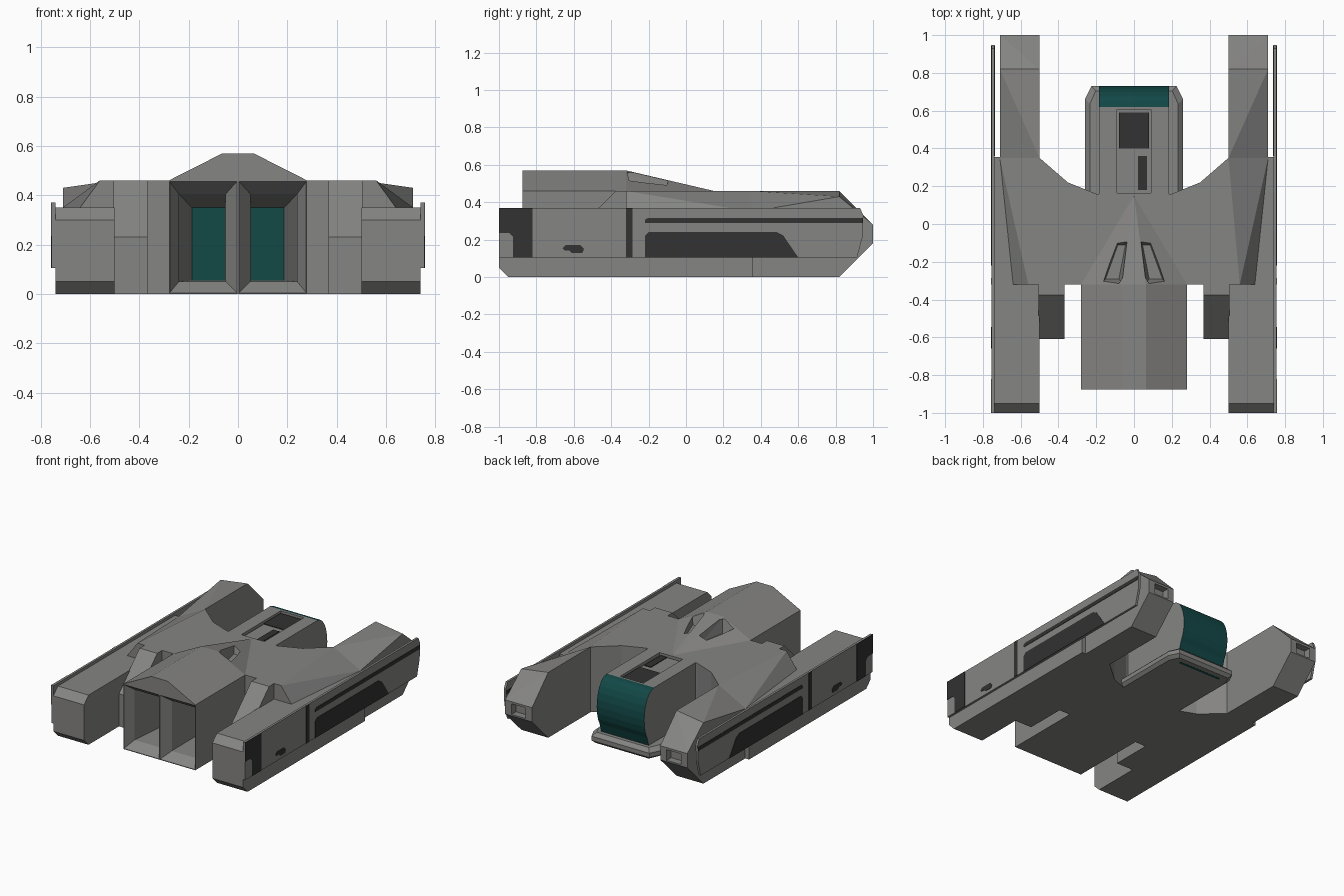
import bpy, bmesh, math
from mathutils import Vector

if "Cube" in bpy.data.objects:
    bpy.data.objects.remove(bpy.data.objects["Cube"])


def material(name, rgb):
    m = bpy.data.materials.new(name)
    m.diffuse_color = (*rgb, 1)
    m.use_nodes = True
    m.node_tree.nodes["Principled BSDF"].inputs["Base Color"].default_value = m.diffuse_color
    return m


GREY = material("hull_grey", (0.235, 0.233, 0.228))
DARK = material("dark_panel", (0.032, 0.032, 0.032))
TEAL = material("teal_glass", (0.006, 0.065, 0.062))


def finish(name, bm, mat):
    bmesh.ops.recalc_face_normals(bm, faces=bm.faces[:])
    me = bpy.data.meshes.new(name)
    bm.to_mesh(me)
    bm.free()
    me.materials.append(mat)
    ob = bpy.data.objects.new(name, me)
    bpy.context.collection.objects.link(ob)
    return ob


def hull(name, pts, mat=GREY):
    """Convex solid around the points."""
    bm = bmesh.new()
    for p in pts:
        bm.verts.new(p)
    r = bmesh.ops.convex_hull(bm, input=bm.verts[:])
    junk = {g for g in r["geom_interior"] + r["geom_unused"] if isinstance(g, bmesh.types.BMVert)}
    bmesh.ops.delete(bm, geom=list(junk), context="VERTS")
    bmesh.ops.dissolve_limit(bm, angle_limit=0.01, verts=bm.verts[:], edges=bm.edges[:])
    return finish(name, bm, mat)


def prism(name, pts, axis, a, b, mat=GREY):
    """Extrude a 2D outline along x (outline y,z) or z (outline x,y)."""
    bm = bmesh.new()
    place = (lambda p, t: (t, *p)) if axis == "x" else (lambda p, t: (*p, t))
    lo = [bm.verts.new(place(p, a)) for p in pts]
    hi = [bm.verts.new(place(p, b)) for p in pts]
    bm.faces.new(lo)
    bm.faces.new(hi)
    n = len(pts)
    for i in range(n):
        bm.faces.new((lo[i], lo[(i + 1) % n], hi[(i + 1) % n], hi[i]))
    return finish(name, bm, mat)


def corners(x0, x1, y, z0, z1):
    return [(x, y, z) for x in (x0, x1) for z in (z0, z1)]


def box(name, x0, x1, y0, y1, z0, z1, mat=GREY):
    return hull(name, corners(x0, x1, y0, z0, z1) + corners(x0, x1, y1, z0, z1), mat)


def cut(ob, cutter):
    m = ob.modifiers.new("cut", "BOOLEAN")
    m.operation, m.object, m.solver = "DIFFERENCE", cutter, "EXACT"
    bpy.context.view_layer.objects.active = ob
    bpy.ops.object.modifier_apply(modifier=m.name)
    bpy.data.objects.remove(cutter)


# main hull between the pontoons
prism("main_hull", [(-.5, -.32), (.5, -.32), (.5, .35), (.35, .22), (.2, .16),
                    (-.2, .16), (-.35, .22), (-.5, .35)], "z", 0, .46)

# central bay block with its ridge roof, and the tapering spine behind it
gable = [(.28, 0), (.28, .46), (.063, .57), (-.063, .57), (-.28, .46), (-.28, 0)]
bay = hull("bay_block", [(x, y, z) for x, z in gable for y in (-.875, -.32)])
spine = hull("spine", [(x, -.32, z) for x, z in gable[1:5]] +
             [(.28, -.32, .45), (-.28, -.32, .45), (0, .15, .46), (0, .15, .45)])

for s, side in ((1, "right"), (-1, "left")):
    # funnel-shaped openings in the bay front
    rim = corners(s * .004, s * .277, -.876, .004, .456)
    mid = corners(s * .05, s * .24, -.81, .05, .405)
    end = corners(s * .053, s * .187, -.34, .055, .35)
    cut(bay, hull("cutter", mid + end))
    cut(bay, hull("cutter", rim + corners(s * .05, s * .24, -.809, .05, .405)))
    box("bay_glass_" + side, s * .053, s * .187, -.345, -.338, .055, .35, TEAL)

    # vents sunk into the spine
    top = [(.03, -.08), (.095, -.08), (.17, -.315), (.065, -.315)]
    low = [(.045, -.11), (.085, -.11), (.15, -.29), (.08, -.29)]
    cut(spine, hull("cutter", [(s * x, y, .56) for x, y in top] +
                    [(s * x, y, .465) for x, y in low]))

    # struts in front of the hull
    prism("strut_" + side, [(-.32, 0), (-.32, .46), (-.375, .46), (-.61, .23), (-.61, 0)],
          "x", s * .367, s * .505)

    # pontoon front, with chamfered nose
    prism("pontoon_front_" + side, [(-1, .05), (-.95, 0), (.355, 0), (.355, .35),
                                    (-.95, .35), (-1, .30)], "x", s * .5, s * .74)
    # pontoon rear, sloped top and chamfered tail with a notch
    rear = [(.5, .35, .46), (.71, .35, .35), (.5, .82, .46), (.71, .82, .43)]
    rear += [(x, y, z) for x in (.5, .71)
             for y, z in ((.35, 0), (.82, 0), (1, .18), (1, .28))]
    tail = hull("pontoon_rear_" + side, [(s * x, y, z) for x, y, z in rear])
    cut(tail, box("cutter", s * .55, s * .66, .95, 1.05, .19, .265))
    # sloping shoulder on the pontoon
    shoulder = [(.5, -.32, .46), (.56, -.32, .46), (.64, -.32, .35), (.5, -.32, .3),
                (.64, -.32, .3), (.5, .35, .46), (.71, .35, .35), (.5, .35, .3), (.71, .35, .3)]
    hull("shoulder_" + side, [(s * x, y, z) for x, y, z in shoulder])

    # side armour plate with dark painted panels
    prism("side_plate_" + side, [(-1, .105), (.915, .105), (.945, .22), (.948, .33),
                                 (.93, .37), (-1, .37)], "x", s * .739, s * .755)
    panels = {
        "front_panel": [(-1, .37), (-.82, .37), (-.82, .105), (-.925, .105),
                        (-.925, .215), (-.945, .235), (-1, .235)],
        "band": [(-.32, .105), (-.285, .105), (-.285, .37), (-.32, .37)],
        "window": [(-.22, .105), (.6, .105), (.52, .222), (.485, .24), (-.2, .24), (-.22, .22)],
        "stripe": [(-.22, .288), (.945, .288), (.945, .315), (-.205, .315), (-.22, .305)],
        "hatch": [(-.66, .155), (-.645, .17), (-.565, .17), (-.545, .15), (-.555, .128),
                  (-.61, .128), (-.625, .143), (-.65, .143)],
    }
    for part, outline in panels.items():
        prism(part + "_" + side, outline, "x", s * .754, s * .7575, DARK)
    # band edges seen from the inside of the overhanging plate
    prism("inner_stripe_" + side, panels["stripe"][1:3] + [(.36, .315), (.36, .288)],
          "x", s * .737, s * .7395, DARK)

# cockpit body with a rounded glass face at the rear
arc = [(.62 + .11 * math.sin(a), .27 + .19 * math.cos(a))
       for a in (math.radians(i * 15) for i in range(0, 10))]
cockpit = prism("cockpit", [(.15, .03), (.15, .46)] + arc + [(.675, .06), (.66, .03)],
                "x", -.185, .185)
cockpit.data.materials.append(TEAL)
for f in cockpit.data.polygons:
    if f.center.y > .6 and abs(f.normal.x) < .5 and f.normal.y > .05:
        f.material_index = 1

# recessed roof hatch
cut(cockpit, box("cutter", -.09, .09, .165, .605, .44, .5))
box("hatch_frame", -.08, .08, .175, .595, .435, .446)
box("hatch_window", -.08, .08, .4, .59, .444, .451, DARK)
box("hatch_slot", .022, .07, .18, .36, .444, .451, DARK)

# stepped base skirt under the cockpit
foot = [(-.26, .12), (-.26, .66), (-.225, .73), (.225, .73), (.26, .66), (.26, .12)]


def ring(k, z):
    return [(x * k, y if y < .2 else y - (1 - k) * .25, z) for x, y in foot]


hull("cockpit_skirt", ring(.92, 0) + ring(1, .02) + ring(1, .05) + ring(.9, .075))
box("skirt_slit", -.17, .17, .655, .675, -.0005, .003, TEAL)
